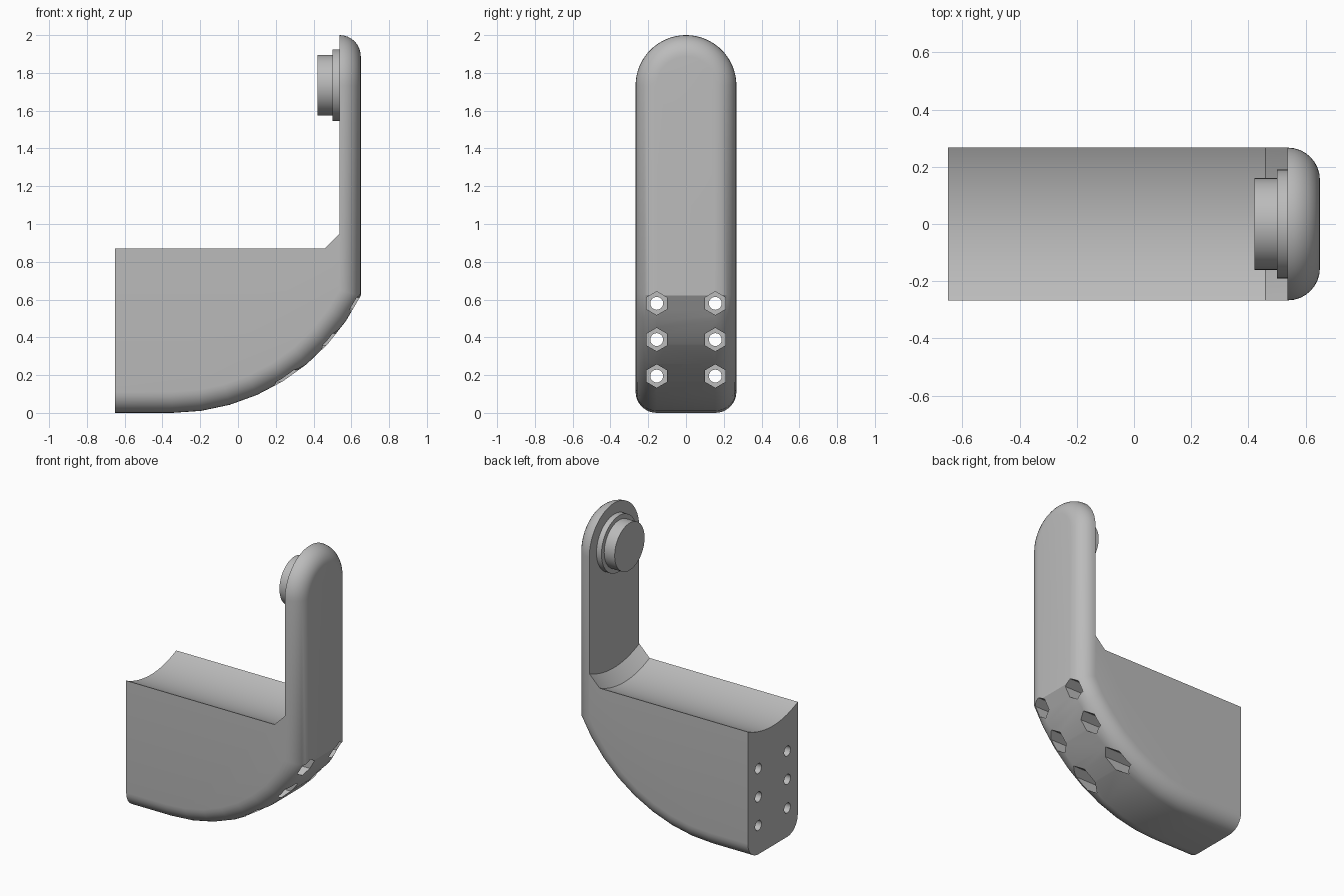
import bpy, bmesh, math

HALF_W = 0.267      # half width of the bracket
END_X = 0.65        # half length
ARM_Z = 1.733       # centre of the rounded arm end
ROUND = 0.112       # edge rounding
INNER_X = 0.537     # inner face of the arm

default = bpy.data.objects.get("Cube")
if default:
    bpy.data.objects.remove(default, do_unlink=True)

grey = bpy.data.materials.new("plain grey")
grey.use_nodes = True
colour = (0.5, 0.5, 0.5, 1)
grey.diffuse_color = colour
grey.node_tree.nodes["Principled BSDF"].inputs["Base Color"].default_value = colour


def make_object(name, bm):
    bmesh.ops.recalc_face_normals(bm, faces=bm.faces[:])
    mesh = bpy.data.meshes.new(name)
    bm.to_mesh(mesh)
    bm.free()
    mesh.materials.append(grey)
    obj = bpy.data.objects.new(name, mesh)
    bpy.context.collection.objects.link(obj)
    return obj


def loft(bm, loops):
    """Join closed loops of points into a capped solid."""
    rings = [[bm.verts.new(p) for p in loop] for loop in loops]
    for a, b in zip(rings, rings[1:]):
        for i in range(len(a)):
            j = (i + 1) % len(a)
            bm.faces.new((a[i], a[j], b[j], b[i]))
    bm.faces.new(rings[0][::-1])
    bm.faces.new(rings[-1])


def rod(bm, x0, x1, y, z, radius, sides):
    """Straight rod along x with a corner pointing up."""
    angles = [math.tau * i / sides for i in range(sides)]
    loft(bm, [[(x, y + radius * math.sin(a), z + radius * math.cos(a)) for a in angles]
              for x in (x0, x1)])


def select_only(obj):
    bpy.ops.object.select_all(action='DESELECT')
    obj.select_set(True)
    bpy.context.view_layer.objects.active = obj


def cut(obj, cutter):
    cutter.hide_render = True
    mod = obj.modifiers.new("cut", 'BOOLEAN')
    mod.operation = 'DIFFERENCE'
    mod.solver = 'EXACT'
    mod.object = cutter
    select_only(obj)
    bpy.ops.object.modifier_apply(modifier=mod.name)
    bpy.data.objects.remove(cutter, do_unlink=True)


def smooth(obj):
    select_only(obj)
    bpy.ops.object.shade_smooth_by_angle(angle=math.radians(25))


# Full block: curved underside, half-round top
R, ARC_X, STEPS = 1.116, -0.35, 8
sweep = math.asin((END_X - ARC_X) / R)
under = [(-END_X, 0)]
for i in range(STEPS + 1):
    a = sweep * i / STEPS
    under.append((ARC_X + R * math.sin(a), R - R * math.cos(a)))
crown = [(HALF_W * math.cos(math.pi * i / 32), ARM_Z + HALF_W * math.sin(math.pi * i / 32))
         for i in range(33)]

bm = bmesh.new()
low = {s: [bm.verts.new((x, s * HALF_W, z)) for x, z in under] for s in (1, -1)}
top = {s: [bm.verts.new((s * END_X, y, z)) for y, z in crown] for s in (1, -1)}
for i in range(len(under) - 1):
    bm.faces.new((low[1][i], low[1][i + 1], low[-1][i + 1], low[-1][i]))
for i in range(len(crown) - 1):
    bm.faces.new((top[1][i], top[1][i + 1], top[-1][i + 1], top[-1][i]))
bm.faces.new(low[1] + [top[1][0], top[-1][0]])
bm.faces.new(low[-1] + [top[1][-1], top[-1][-1]])
bm.faces.new([low[-1][-1], low[1][-1]] + top[1])
bm.faces.new([low[-1][0], low[1][0]] + top[-1])

# Round the whole outer rim
rim = set(low[1] + low[-1] + top[1])
edges = [e for e in bm.edges if all(v in rim for v in e.verts)
         and not (abs(e.verts[0].co.y + e.verts[1].co.y) < 1e-5
                  and e.verts[0].co.z < ARM_Z - 0.1)]
bmesh.ops.recalc_face_normals(bm, faces=bm.faces[:])
bmesh.ops.bevel(bm, geom=edges, offset=ROUND, offset_type='OFFSET', segments=8,
                profile=0.5, affect='EDGES', clamp_overlap=False)
bracket = make_object("bracket", bm)

# Clear the space above the dished seat, leaving the arm and its fillet
DISH_R = 0.62
rim_drop = math.sqrt(DISH_R ** 2 - HALF_W ** 2)
bm = bmesh.new()
loops = []
for i in range(25):
    y = -0.3 + 0.6 * i / 24
    z = 0.87 + rim_drop - math.sqrt(DISH_R ** 2 - y ** 2)
    loops.append([(-0.8, y, z), (0.46, y, z), (INNER_X, y, z + 0.077),
                  (INNER_X, y, 2.2), (-0.8, y, 2.2)])
loft(bm, loops)
cut(bracket, make_object("seat_cutter", bm))

# Bolt holes and hexagonal nut pockets
bolts = [(y, z) for y in (-0.155, 0.155) for z in (0.195, 0.388, 0.58)]
for name, x0, x1, radius, sides in (("nut_cutter", 0.05, 0.8, 0.062, 6),
                                    ("bolt_cutter", -0.8, 0.3, 0.034, 24)):
    bm = bmesh.new()
    for y, z in bolts:
        rod(bm, x0, x1, y, z, radius, sides)
    cut(bracket, make_object(name, bm))
smooth(bracket)

# Stepped round boss on the inner face of the arm
for name, x0, x1, radius in (("boss_flange", 0.5, 0.55, 0.19),
                             ("boss_knob", 0.422, 0.51, 0.16)):
    bm = bmesh.new()
    rod(bm, x0, x1, 0, 1.735, radius, 48)
    smooth(make_object(name, bm))
